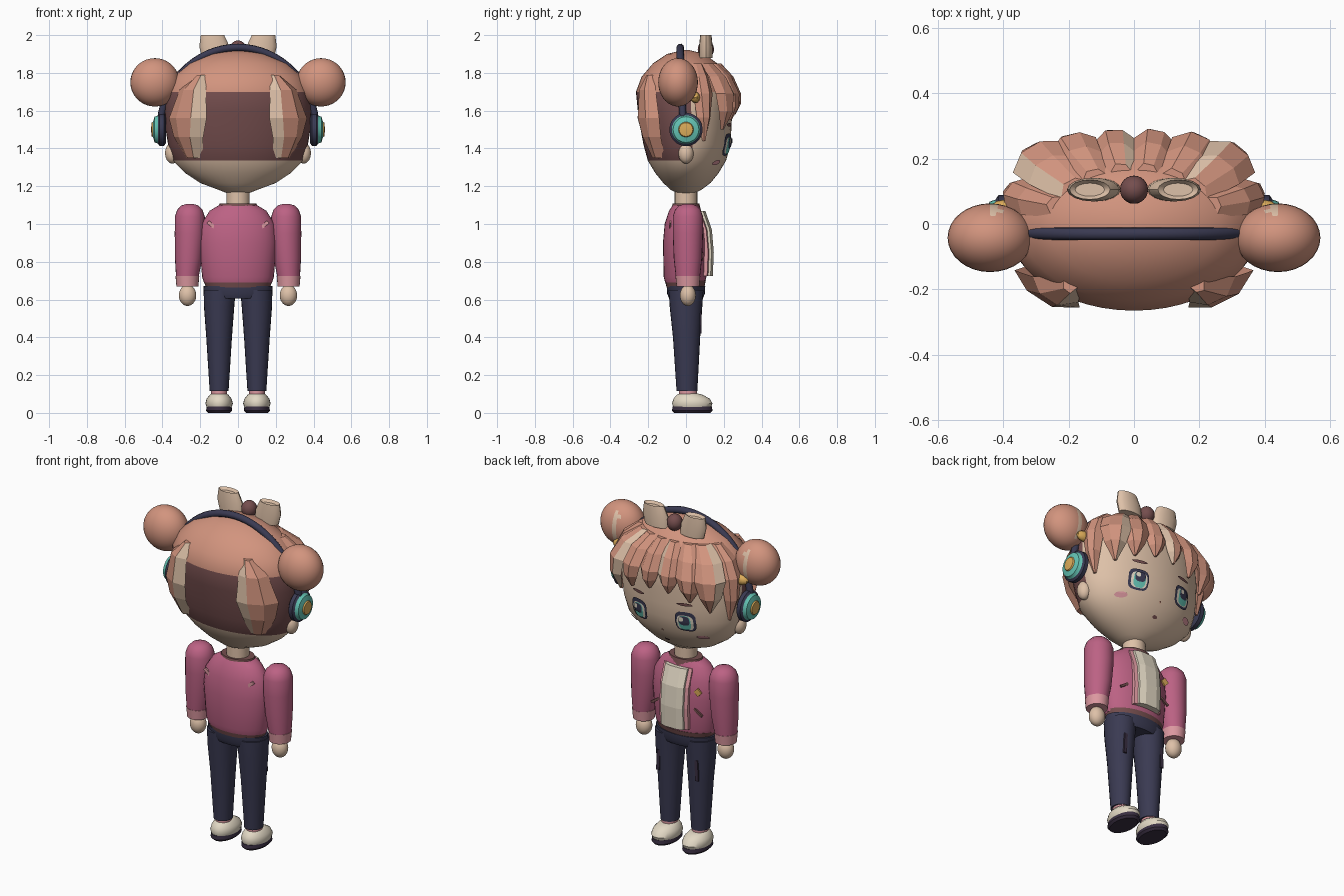
import bpy, bmesh, math
from mathutils import Matrix, Vector

if "Cube" in bpy.data.objects:
    bpy.data.objects.remove(bpy.data.objects["Cube"])

def srgb(r, g, b):
    return tuple((c / 255 / 12.92) if c < 11 else ((c / 255 + .055) / 1.055) ** 2.4 for c in (r, g, b)) + (1,)

COLOURS = {"hair": (210, 148, 126), "dark_brown": (117, 78, 78), "skin": (222, 193, 168),
           "magenta": (188, 98, 132), "navy": (58, 58, 82), "teal": (100, 195, 180),
           "gold": (220, 172, 90), "cream": (226, 216, 196), "pink": (220, 152, 160),
           "sole_purple": (58, 47, 66)}
MATS = {}
for n, c in COLOURS.items():
    MATS[n] = bpy.data.materials.new(n)
    MATS[n].diffuse_color = srgb(*c)

def finish(name, bm, mats, rule=None, smooth=True, fix=True):
    """Turn a bmesh into an object; rule(centre, normal) picks the material slot."""
    if fix:
        bmesh.ops.recalc_face_normals(bm, faces=list(bm.faces))
    bm.normal_update()
    if rule:
        for f in bm.faces:
            f.material_index = rule(f.calc_center_median(), f.normal)
    me = bpy.data.meshes.new(name)
    bm.to_mesh(me)
    bm.free()
    for m in mats:
        me.materials.append(MATS[m])
    if smooth:
        me.shade_smooth()
        me.set_sharp_from_angle(angle=math.radians(40))
    ob = bpy.data.objects.new(name, me)
    bpy.context.collection.objects.link(ob)
    return ob

def skin_rings(bm, rings):
    vs = [[bm.verts.new(p) for p in r] for r in rings]
    n = len(vs[0])
    for a, b in zip(vs, vs[1:]):
        for i in range(n):
            bm.faces.new((a[i], a[(i + 1) % n], b[(i + 1) % n], b[i]))
    bm.faces.new(vs[0])
    bm.faces.new(vs[-1])

def loft(name, rings, mats, n=24, rule=None, mat4=None):
    """Stack of ellipses (x, y, z, rx, ry)."""
    bm = bmesh.new()
    skin_rings(bm, [[(x + rx * math.cos(2 * math.pi * i / n), y + ry * math.sin(2 * math.pi * i / n), z)
                     for i in range(n)] for x, y, z, rx, ry in rings])
    if mat4:
        bm.transform(mat4)
    return finish(name, bm, mats, rule)

def ball(name, loc, rad, mats, rule=None, u=24, v=14):
    bm = bmesh.new()
    bmesh.ops.create_uvsphere(bm, u_segments=u, v_segments=v, radius=1)
    bm.transform(Matrix.Translation(loc) @ Matrix.Diagonal((*rad, 1)))
    return finish(name, bm, mats, rule)

def box(name, loc, size, mat, tilt=0):
    bm = bmesh.new()
    bmesh.ops.create_cube(bm, size=1)
    bm.transform(Matrix.Translation(loc) @ Matrix.Rotation(tilt, 4, 'Y') @ Matrix.Diagonal((*size, 1)))
    return finish(name, bm, [mat], smooth=False)

# Head: z, half width, y centre, half depth
HEAD = [(1.16, .05, 0, .04), (1.18, .10, 0, .08), (1.217, .2, .005, .125), (1.27, .28, .005, .168),
        (1.335, .345, .005, .207), (1.42, .37, .005, .23), (1.5, .383, 0, .24), (1.6, .388, -.005, .25),
        (1.7, .38, -.01, .255), (1.78, .342, -.01, .225), (1.85, .262, -.005, .17),
        (1.9, .15, 0, .10), (1.92, .03, 0, .02)]

def head_at(z):
    for a, b in zip(HEAD, HEAD[1:]):
        if z <= b[0]:
            t = (z - a[0]) / (b[0] - a[0])
            return [p + (q - p) * t for p, q in zip(a[1:], b[1:])]
    return HEAD[-1][1:]

def head_rule(c, n):
    if c.z > 1.7:
        return 1
    return 2 if c.z > 1.335 and c.y < .04 else 0

loft("head", [(0, cy, z, rx, ry) for z, rx, cy, ry in HEAD], ["skin", "hair", "dark_brown"], 48, head_rule)

# Hair locks that follow the head: path of (angle, z, offset, half width)
def lock(name, path, thick, streak=None):
    bm, rings = bmesh.new(), []
    for deg, z, off, w in path:
        rx, cy, ry = head_at(z)
        t = math.radians(deg)
        p = Vector((rx * math.cos(t), cy + ry * math.sin(t), z))
        out = Vector((math.cos(t) / rx, math.sin(t) / ry, 0)).normalized()
        side = Vector((-out.y, out.x, 0))
        sect = ((-1, -.6), (-.45, .8), (.35, 1), (1, -.6), (0, -1))
        rings.append([p + out * (off + v * min(thick, w)) + side * (u * w) for u, v in sect])
    skin_rings(bm, rings)
    if streak is not None:
        for f in list(bm.faces)[:-2][streak::5]:
            f.material_index = 1
    return finish(name, bm, ["hair", "skin"], smooth=False)

BANGS = [(22, 1.44, .02, .06, None), (44, 1.5, .06, .085, 2), (62, 1.55, .04, .075, None), (81, 1.58, .025, .065, None)]
for s in (1, -1):
    tag = "right" if s > 0 else "left"
    for k, (a, tip, off, w, streak) in enumerate(BANGS):
        d = a if s > 0 else 180 - a
        st = 0 if (k == 3 and s < 0) else streak
        lock(f"bang_{k}_{tag}", [(d, 1.85, 0, w * .6), (d, 1.78, off * .6, w * .9), (d, 1.69, off, w),
             (d, (1.69 + tip) / 2, off, w * .7), (d, tip, off * .5, .008)], .022, st)
    # Broad locks at the back with a pale inner strip
    lock(f"back_lock_{tag}", [(-90 + s * d, z, off, w) for d, z, off, w in (
        (36, 1.79, 0, .03), (40, 1.71, .012, .08), (42, 1.56, .03, .115),
        (43, 1.46, .025, .09), (43, 1.35, 0, .05))], .025, 0 if s > 0 else 2)

    # Buns with clips and pale tufts
    ball(f"bun_{tag}", (s * .44, -.042, 1.75), (.13, .105, .128), ["hair", "skin"],
         lambda c, n: 1 if n.y > .75 and abs(n.x * s + .1) < .12 else 0, 32, 18)
    ball(f"hair_clip_{tag}", (s * .39, .05, 1.67), (.05, .025, .03), ["gold"], None, 10, 6)
    # Bow loops
    loft(f"bow_loop_{tag}", [(s * .115, .105, 1.88, .075, .036), (s * .125, .105, 1.94, .08, .036),
         (s * .135, .105, 2.0, .062, .03), (s * .135, .105, 1.985, .045, .02)], ["skin"], 16)
    # Ears and headphone cups
    ball(f"ear_{tag}", (s * .348, 0, 1.375), (.038, .04, .055), ["skin"])
    turn = Matrix.Translation((s * .38, 0, 1.5)) @ Matrix.Rotation(s * math.pi / 2, 4, 'Y')
    prof = [(0, .07), (.012, .088), (.035, .088), (.043, .075), (.062, .068), (.07, .04), (.077, .036), (.08, .01)]
    loft(f"ear_cup_{tag}", [(0, 0, h, r, r) for h, r in prof], ["navy", "teal", "gold"], 28,
         lambda c, n: 0 if abs(c.x) < .4195 else (1 if abs(c.x) < .452 else 2), turn)

ball("bow_knot", (0, .105, 1.925), (.043, .043, .047), ["dark_brown"])

# Headband arc
cu = bpy.data.curves.new("headband", 'CURVE')
cu.dimensions, cu.bevel_depth, cu.bevel_resolution = '3D', .02, 2
sp = cu.splines.new('POLY')
sp.points.add(32)
for i, p in enumerate(sp.points):
    t = math.pi * i / 32
    p.co = (.412 * math.cos(t), -.03 + .02 * (1 - math.sin(t)) ** 2, 1.5 + .435 * math.sin(t), 1)
cu.materials.append(MATS["navy"])
band = bpy.data.objects.new("headband", cu)
bpy.context.collection.objects.link(band)

# Painted face pieces laid on the head
def patch(name, cx, cz, w, h, mat, off, n=16, power=1.0):
    bm = bmesh.new()
    def put(x, z):
        rx, cy, ry = head_at(z)
        return bm.verts.new((x, cy + ry * math.sqrt(max(0, 1 - (x / rx) ** 2)) + off, z))
    def bend(v):
        return math.copysign(abs(v) ** power, v)
    mid = put(cx, cz)
    loops = [[put(cx + k * w * bend(math.cos(2 * math.pi * i / n)), cz + k * h * bend(math.sin(2 * math.pi * i / n)))
              for i in range(n)] for k in (.5, 1)]
    for i in range(n):
        j = (i + 1) % n
        bm.faces.new((mid, loops[0][j], loops[0][i]))
        bm.faces.new((loops[0][i], loops[0][j], loops[1][j], loops[1][i]))
    return finish(name, bm, [mat], smooth=False, fix=False)

for s in (1, -1):
    tag = "right" if s > 0 else "left"
    patch(f"eye_{tag}", s * .15, 1.42, .058, .06, "navy", .007, power=.6)
    patch(f"eye_white_{tag}", s * .15, 1.415, .046, .045, "cream", .011, power=.6)
    patch(f"iris_{tag}", s * .15, 1.415, .034, .045, "teal", .015, power=.7)
    patch(f"pupil_{tag}", s * .15, 1.43, .03, .028, "navy", .019, power=.7)
    patch(f"eye_shine_{tag}", s * .15 + .014, 1.44, .012, .013, "cream", .023, power=.6)
    patch(f"eyebrow_{tag}", s * .15, 1.525, .045, .009, "dark_brown", .008)
    patch(f"blush_{tag}", s * .225, 1.325, .032, .014, "pink", .008)
patch("mouth", 0, 1.262, .016, .008, "dark_brown", .007)
patch("nose", 0, 1.335, .006, .006, "hair", .007)

# Neck, collar, jacket and waistband
loft("neck", [(0, 0, z, .062, .06) for z in (1.07, 1.2)], ["skin"])
loft("collar", [(0, 0, 1.07, .11, .08), (0, 0, 1.108, .098, .07)], ["dark_brown"])
loft("jacket", [(0, -.005, .69, .18, .105), (0, -.005, .72, .19, .113), (0, -.005, .9, .205, .117),
     (0, -.005, 1.0, .195, .108), (0, -.005, 1.07, .15, .085), (0, 0, 1.1, .1, .07)], ["magenta"], 32)
loft("waistband", [(0, -.003, .665, .17, .1), (0, -.003, .7, .183, .108)], ["dark_brown"], 32)

# Shirt front, standing a little proud, between pink lapels
def shirt(name, half, y_add, mat):
    bm = bmesh.new()
    skin_rings(bm, [[(-half, .07, z), (half, .07, z), (half, y + y_add - .012, z), (half * .5, y + y_add, z),
                     (-half * .5, y + y_add, z), (-half, y + y_add - .012, z)]
                    for z, y in ((.725, .142), (.85, .147), (.97, .137), (1.07, .102))])
    return finish(name, bm, [mat], smooth=False)
shirt("shirt_front", .072, 0, "cream")
shirt("lapels", .092, -.018, "pink")
box("jacket_badge", (-.14, .088, .95), (.035, .009, .035), "gold", math.pi / 4)

for s in (1, -1):
    tag = "right" if s > 0 else "left"
    box(f"jacket_pocket_{tag}", (s * .14, .086, .83), (.06, .009, .014), "dark_brown", s * .6)
    box(f"shoulder_slash_{tag}", (s * .14, -.083, .995), (.05, .009, .018), "pink", -s * .7)
    # Arms
    X = s * .255
    loft(f"sleeve_{tag}", [(X, .01, 1.107, .015, .015), (X, .01, 1.098, .045, .045), (X, .01, 1.075, .067, .068),
         (X, .01, 1.04, .079, .08), (X, .01, .95, .08, .08), (X + s * .006, .01, .82, .073, .075),
         (X + s * .013, .01, .72, .06, .064)], ["magenta"])
    loft(f"cuff_{tag}", [(X + s * .013, .01, .668, .058, .06), (X + s * .013, .01, .725, .063, .066)], ["pink"])
    ball(f"hand_{tag}", (s * .267, .01, .622), (.046, .042, .056), ["skin"])
    # Legs and shoes
    L = s * .1
    loft(f"trouser_leg_{tag}", [(L, .005, .115, .05, .055), (L, .003, .4, .068, .072), (L, 0, .56, .08, .086),
         (L * .97, 0, .65, .085, .092)], ["navy"])
    box(f"trouser_patch_{tag}", (s * .125, .078, .48), (.02, .009, .12), "sole_purple", -s * .05)
    loft(f"sock_{tag}", [(L, .01, .07, .042, .048), (L, .01, .125, .042, .048)], ["pink"])
    loft(f"shoe_{tag}", [(L, .033, .03, .066, .1), (L, .033, .05, .073, .107), (L, .03, .075, .066, .096),
         (L, .02, .095, .05, .07), (L, .015, .102, .04, .05)], ["cream"])
    loft(f"sole_{tag}", [(L, .033, 0, .058, .095), (L, .033, .012, .069, .107), (L, .033, .034, .066, .104)],
         ["sole_purple"])
loft("hips", [(0, 0, .605, .165, .088), (0, 0, .63, .18, .1), (0, 0, .672, .183, .102)], ["navy"], 32)

for m in bpy.data.materials:
    if m.users and not m.is_grease_pencil:
        m.use_nodes = True
        m.node_tree.nodes["Principled BSDF"].inputs["Base Color"].default_value = m.diffuse_color
